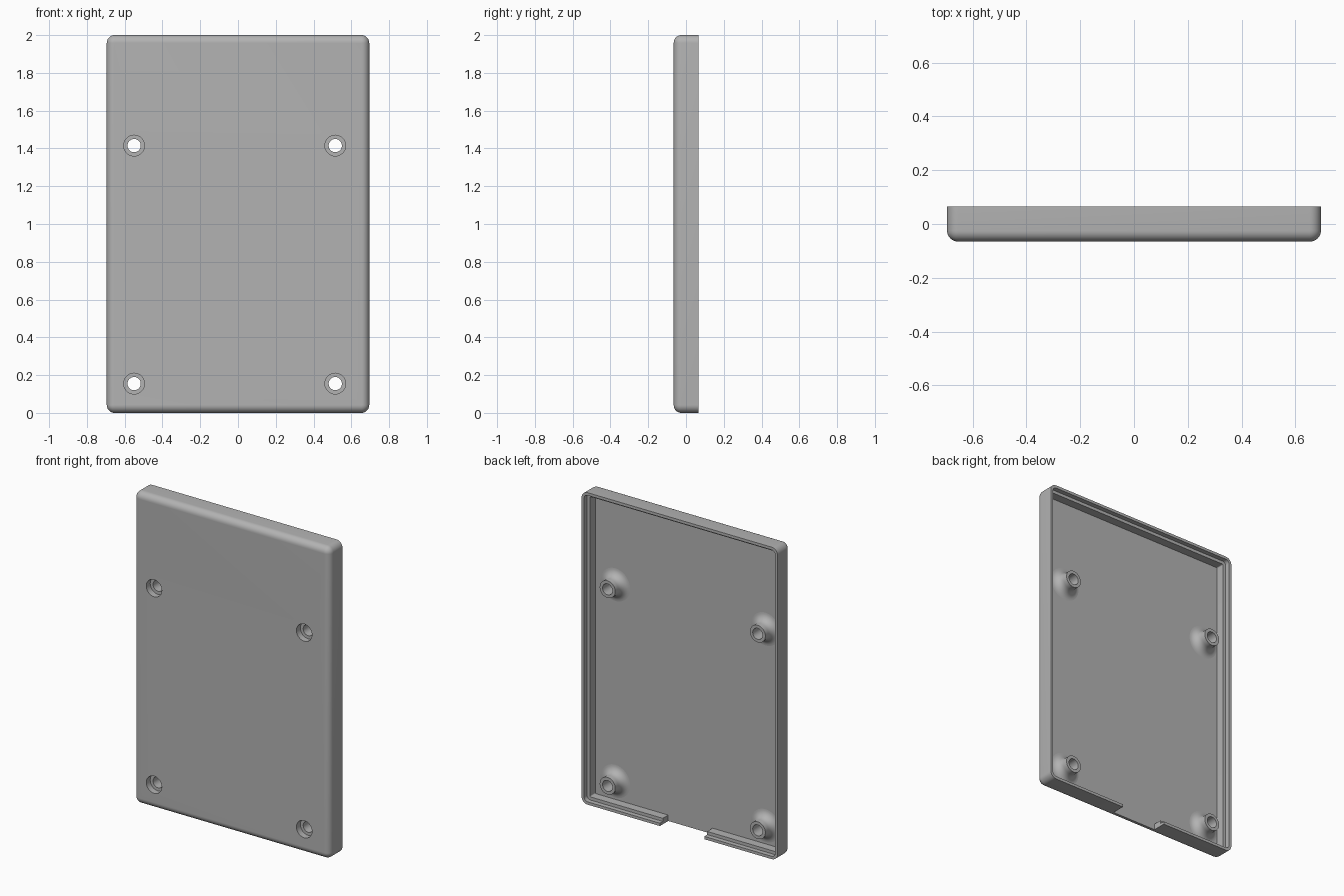
import bpy, bmesh, math
from mathutils import Matrix, Vector

cube = bpy.data.objects.get("Cube")
if cube:
    bpy.data.objects.remove(cube, do_unlink=True)

WIDTH, HEIGHT = 1.39, 2.0
FRONT, BACK, FLOOR = -0.065, 0.065, -0.02
EDGE = 0.04                      # rounding of the outer edges
HOLE, HEAD = 0.035, 0.055        # screw hole and screw head radii
SEAT = -0.025                    # depth where the screw head rests
HOLES = [(x, z) for x in (-0.55, 0.515) for z in (0.155, 1.415)]

grey = bpy.data.materials.new("grey plastic")
grey.use_nodes = True
colour = (0.45, 0.45, 0.45, 1)
grey.diffuse_color = colour
grey.node_tree.nodes["Principled BSDF"].inputs["Base Color"].default_value = colour


def make_object(name, bm):
    bmesh.ops.recalc_face_normals(bm, faces=bm.faces)
    mesh = bpy.data.meshes.new(name)
    bm.to_mesh(mesh)
    bm.free()
    mesh.materials.append(grey)
    obj = bpy.data.objects.new(name, mesh)
    bpy.context.collection.objects.link(obj)
    return obj


def smooth(obj):
    bpy.ops.object.select_all(action='DESELECT')
    obj.select_set(True)
    bpy.context.view_layer.objects.active = obj
    bpy.ops.object.shade_smooth_by_angle(angle=math.radians(30))


def rounded_ring(bm, inset, y, radius, steps=8):
    """Loop of vertices around a rounded rectangle at depth y."""
    hx, hz = WIDTH / 2 - inset - radius, HEIGHT / 2 - inset - radius
    ring = []
    for i, (sx, sz) in enumerate([(1, 1), (-1, 1), (-1, -1), (1, -1)]):
        for k in range(steps + 1):
            a = (i + k / steps) * math.pi / 2
            ring.append(bm.verts.new((sx * hx + radius * math.cos(a), y,
                                      HEIGHT / 2 + sz * hz + radius * math.sin(a))))
    return ring


# Shell: rounded front, outer wall, thin lip, ledge and inner floor
sections = []
for k in range(9):
    a = k / 8 * math.pi / 2
    inset = EDGE * (1 - math.sin(a))
    sections.append((inset, FRONT + EDGE * (1 - math.cos(a)), EDGE - inset + 0.002))
sections += [(0, BACK, 0.042), (0.018, BACK, 0.024), (0.018, 0.035, 0.024),
             (0.038, 0.035, 0.006), (0.038, FLOOR, 0.006)]
bm = bmesh.new()
rings = [rounded_ring(bm, *s) for s in sections]
for r, s in zip(rings, rings[1:]):
    for i in range(len(r)):
        j = (i + 1) % len(r)
        bm.faces.new((r[i], r[j], s[j], s[i]))
bm.faces.new(rings[0])
bm.faces.new(rings[-1])
shell = make_object("case_shell", bm)

# Cutter: four screw head recesses and the cable notch in the bottom wall
bm = bmesh.new()
for x, z in HOLES:
    bmesh.ops.create_cone(bm, cap_ends=True, segments=48, radius1=HEAD, radius2=HEAD, depth=0.3,
                          matrix=Matrix.Translation((x, 0, z)) @ Matrix.Rotation(math.pi / 2, 4, 'X'))
bmesh.ops.create_cube(bm, size=1, matrix=Matrix.Translation((-0.0175, FLOOR + 0.1, 0)) @
                      Matrix.Diagonal((0.315, 0.2, 0.16, 1)))
cutter = make_object("opening_cutter", bm)
cutter.hide_render = True
cut = shell.modifiers.new("openings", 'BOOLEAN')
cut.operation, cut.solver, cut.object = 'DIFFERENCE', 'EXACT', cutter
bpy.ops.object.select_all(action='DESELECT')
bpy.context.view_layer.objects.active = shell
shell.select_set(True)
bpy.ops.object.modifier_apply(modifier=cut.name)
bpy.data.objects.remove(cutter, do_unlink=True)
smooth(shell)

# Screw bosses: turned profile with a filleted foot and a stepped bore
FILLET = 0.05
profile = []
for k in range(9):
    a = k / 8 * math.pi / 2
    profile.append((HEAD + FILLET * (1 - math.sin(a)), FLOOR + FILLET * (1 - math.cos(a))))
profile += [(HEAD, 0.06), (HOLE, 0.06), (HOLE, SEAT), (HEAD, SEAT)]
for n, (x, z) in enumerate(HOLES):
    bm = bmesh.new()
    verts = [bm.verts.new((x + r, y, z)) for r, y in profile]
    edges = [bm.edges.new(p) for p in zip(verts, verts[1:])]
    bmesh.ops.spin(bm, geom=verts + edges, cent=(x, 0, z), axis=Vector((0, 1, 0)),
                   angle=2 * math.pi, steps=48, use_merge=True)
    bmesh.ops.remove_doubles(bm, verts=bm.verts, dist=0.0001)
    smooth(make_object(f"screw_boss_{n + 1}", bm))
